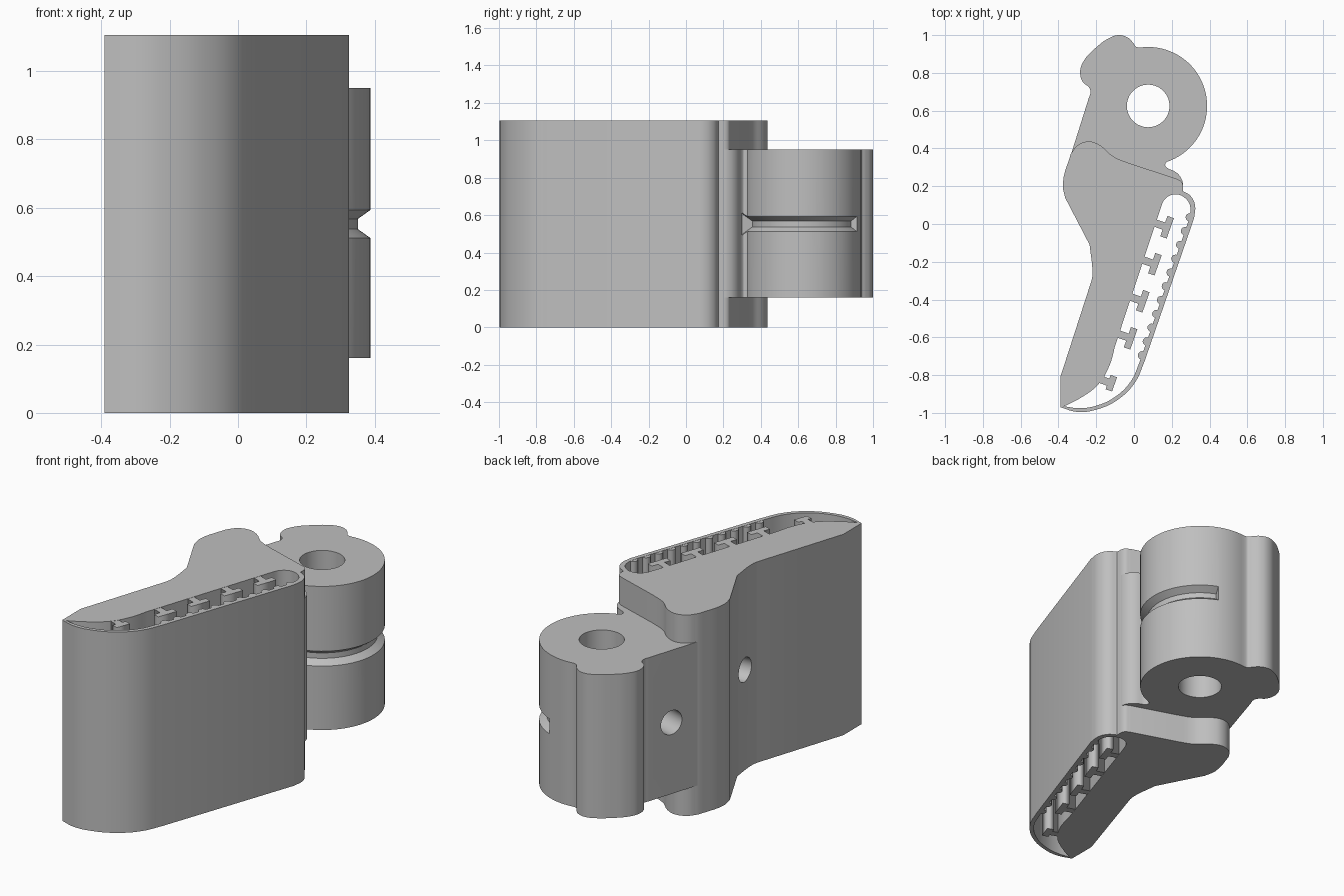
import bpy, bmesh, math
from mathutils import Matrix, Vector

if "Cube" in bpy.data.objects:
    bpy.data.objects.remove(bpy.data.objects["Cube"], do_unlink=True)

grey = bpy.data.materials.new("plain grey")
grey.use_nodes = True
COLOR = (0.52, 0.52, 0.52, 1)
grey.diffuse_color = COLOR
grey.node_tree.nodes["Principled BSDF"].inputs["Base Color"].default_value = COLOR

HEIGHT = 1.105
HUB_LOW, HUB_HIGH = 0.16, 0.95
MID = HEIGHT / 2
PIVOT = Vector((0.075, 0.625, 0))
HUB_R = 0.312


def select(ob):
    bpy.ops.object.select_all(action='DESELECT')
    ob.select_set(True)
    bpy.context.view_layer.objects.active = ob


def finish(ob):
    select(ob)
    bpy.ops.object.shade_smooth_by_angle(angle=math.radians(32))


def ring(center, r, a0, a1, n):
    return [(center[0] + r * math.cos(math.radians(a0 + (a1 - a0) * i / n)),
             center[1] + r * math.sin(math.radians(a0 + (a1 - a0) * i / n)))
            for i in range(n + 1)]


def extrude(name, loops, z0, z1):
    """Extrude closed outlines; a third value on a point makes it a smooth one."""
    cu = bpy.data.curves.new(name, 'CURVE')
    cu.dimensions, cu.fill_mode = '2D', 'BOTH'
    cu.extrude = (z1 - z0) / 2
    cu.resolution_u = 5
    for pts in loops:
        sp = cu.splines.new('BEZIER')
        sp.bezier_points.add(len(pts) - 1)
        sp.use_cyclic_u = True
        for bp, p in zip(sp.bezier_points, pts):
            bp.co = (p[0], p[1], 0)
            bp.handle_left_type = bp.handle_right_type = 'AUTO' if len(p) > 2 else 'VECTOR'
    ob = bpy.data.objects.new(name, cu)
    bpy.context.collection.objects.link(ob)
    select(ob)
    bpy.ops.object.convert(target='MESH')
    ob = bpy.context.view_layer.objects.active
    bm = bmesh.new()
    bm.from_mesh(ob.data)
    bmesh.ops.translate(bm, verts=bm.verts, vec=(0, 0, (z0 + z1) / 2))
    bmesh.ops.remove_doubles(bm, verts=bm.verts, dist=0.0003)
    bmesh.ops.recalc_face_normals(bm, faces=bm.faces)
    bm.to_mesh(ob.data)
    bm.free()
    ob.data.materials.clear()
    ob.data.materials.append(grey)
    return ob


def from_bmesh(name, bm):
    bmesh.ops.recalc_face_normals(bm, faces=bm.faces)
    me = bpy.data.meshes.new(name)
    bm.to_mesh(me)
    bm.free()
    me.materials.append(grey)
    ob = bpy.data.objects.new(name, me)
    bpy.context.collection.objects.link(ob)
    return ob


def cut(ob, cutter):
    cutter.hide_render = True
    mod = ob.modifiers.new("cut", 'BOOLEAN')
    mod.operation, mod.solver, mod.object = 'DIFFERENCE', 'EXACT', cutter
    select(ob)
    bpy.ops.object.modifier_apply(modifier=mod.name)
    bpy.data.objects.remove(cutter, do_unlink=True)


def drill(ob, x, y, direction, depth):
    d = Vector(direction).normalized()
    bm = bmesh.new()
    bmesh.ops.create_cone(bm, cap_ends=True, segments=32, radius1=0.066, radius2=0.066, depth=depth * 2)
    rot = d.to_track_quat('Z', 'Y').to_matrix().to_4x4()
    bmesh.ops.transform(bm, verts=bm.verts, matrix=Matrix.Translation((x, y, MID)) @ rot)
    cut(ob, from_bmesh("drill_cutter", bm))


# Main body with its thin curved outer shell and open slot
outer = [(-0.39, -0.97), (-0.39, -0.81), (-0.225, -0.30), (-0.22, -0.27, 1), (-0.235, -0.11),
         (-0.365, 0.14), (-0.377, 0.21, 1), (-0.335, 0.37), (-0.30, 0.415, 1), (-0.24, 0.437, 1),
         (-0.18, 0.417, 1), (-0.11, 0.358, 1), (-0.02, 0.32), (0.225, 0.24), (0.253, 0.222, 1),
         (0.26, 0.173), (0.298, 0.15, 1), (0.323, 0.10, 1), (0.318, 0.03), (0.055, -0.73),
         (0.005, -0.84, 1), (-0.085, -0.93, 1), (-0.2, -0.983, 1), (-0.30, -0.995, 1)]
slot = [(-0.37, -0.965), (-0.29, -0.925, 1), (-0.19, -0.85, 1), (-0.13, -0.75, 1), (-0.1, -0.645),
        (0.138, 0.075), (0.167, 0.135, 1), (0.225, 0.157, 1), (0.28, 0.128, 1), (0.298, 0.09, 1),
        (0.293, 0.03), (0.03, -0.73), (-0.015, -0.83, 1), (-0.1, -0.915, 1), (-0.2, -0.962, 1),
        (-0.29, -0.975, 1)]
body = extrude("body", [outer, slot], 0, HEIGHT)
drill(body, -0.228, -0.19, (1, 0.09, 0), 0.25)
finish(body)

# Pivot hub with lobe, small heel bump and bore
hub_outline = ring(PIVOT, HUB_R, -72, 98, 40) + [
    (0.012, 0.938, 1), (-0.005, 0.96, 1), (-0.035, 0.988, 1), (-0.08, 1.0, 1), (-0.13, 0.985, 1),
    (-0.2, 0.935, 1), (-0.265, 0.865, 1), (-0.285, 0.81, 1), (-0.27, 0.75, 1), (-0.24, 0.725, 1),
    (-0.23, 0.70, 1), (-0.24, 0.665), (-0.333, 0.37), (-0.25, 0.28), (0.1, 0.22), (0.23, 0.18),
    (0.259, 0.19), (0.257, 0.225, 1), (0.23, 0.268, 1), (0.18, 0.294), (0.165, 0.31, 1)]
bore = ring(PIVOT, 0.113, 0, 350, 35)
hub = extrude("pivot_hub", [hub_outline, bore], HUB_LOW, HUB_HIGH)
drill(hub, -0.283, 0.53, (0.95, -0.31, 0), 0.25)

# V-shaped groove around the outside of the hub
bm = bmesh.new()
section = [(0.276, -0.015), (0.276, 0.015), (0.34, 0.061), (0.34, -0.061)]
rings = []
STEPS = 40
for i in range(STEPS + 1):
    a = math.radians(-78 + 146 * i / STEPS)
    rings.append([bm.verts.new((PIVOT.x + r * math.cos(a), PIVOT.y + r * math.sin(a), MID + z))
                  for r, z in section])
for a, b in zip(rings, rings[1:]):
    for k in range(4):
        bm.faces.new((a[k], a[(k + 1) % 4], b[(k + 1) % 4], b[k]))
bm.faces.new(rings[0])
bm.faces.new(rings[-1])
cut(hub, from_bmesh("groove_cutter", bm))
finish(hub)

# T-shaped ribs on the slot's inner wall
along = Vector((0.332, 0.943, 0))
across = Vector((0.943, -0.332, 0))


def rib(name, x, y, length, stem):
    c = Vector((x, y, 0))
    t, s = 0.018, 0.02
    corners = [(t, -length), (t, length), (-t, length), (-t, s), (-stem, s),
               (-stem, -s), (-t, -s), (-t, -length)]
    pts = [c + across * u + along * v for u, v in corners]
    extrude(name, [[(p.x, p.y) for p in pts]], 0.001, HEIGHT - 0.001)


for i in range(4):
    rib(f"t_rib_{i + 1}", 0.175 - 0.0643 * i, -0.017 - 0.196 * i, 0.057, 0.08)
rib("t_rib_5", -0.12, -0.843, 0.04, 0.1)

# Row of rounded teeth on the slot's outer wall
start, end = Vector((0.295, 0.035, 0)), Vector((0.042, -0.695, 0))
TEETH = 11
for i in range(TEETH):
    p = start.lerp(end, i / (TEETH - 1))
    tooth = extrude(f"tooth_{i + 1}", [ring(p, 0.022, 0, 330, 11)], 0.001, HEIGHT - 0.001)
    finish(tooth)
